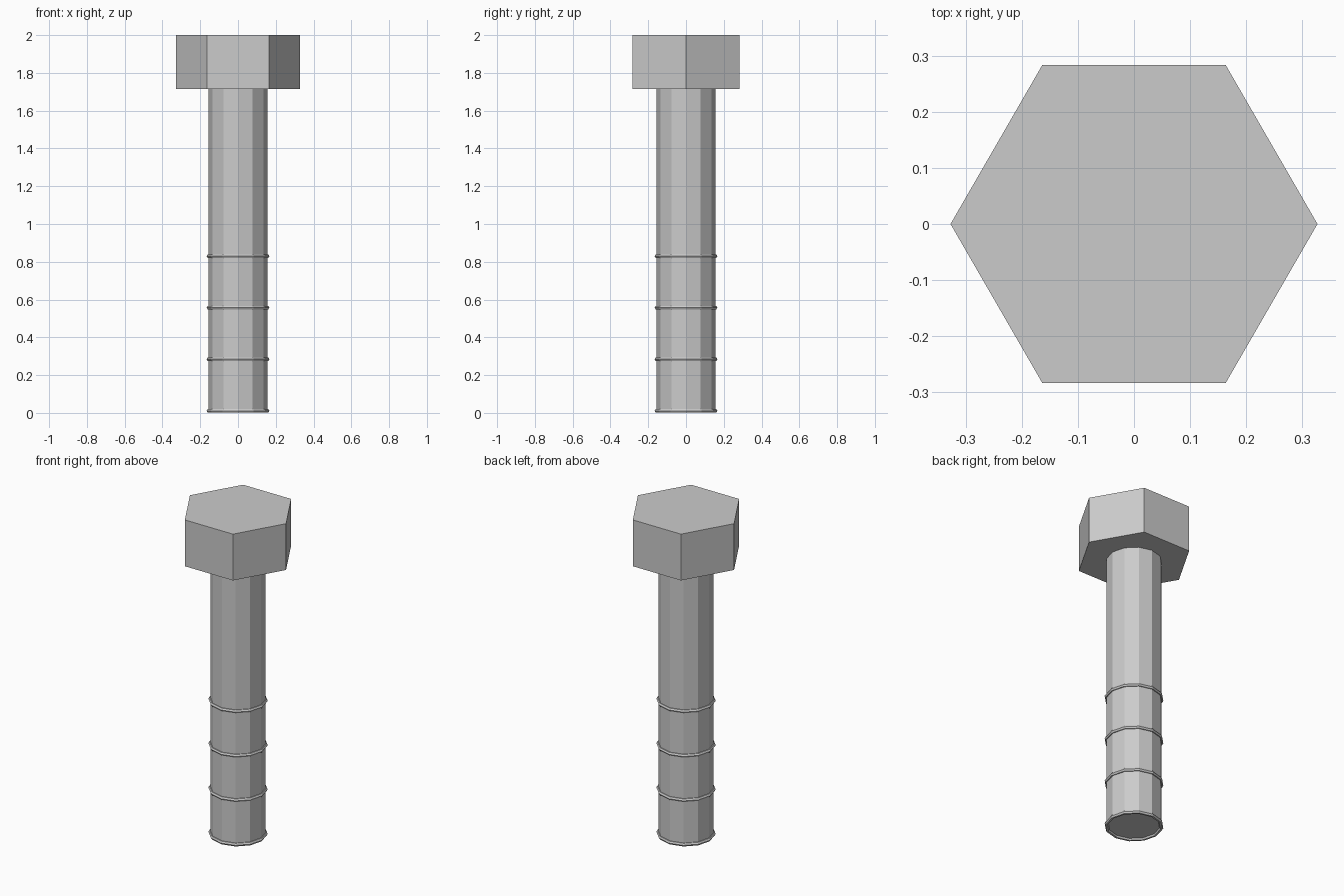
import bpy

if "Cube" in bpy.data.objects:
    bpy.data.objects.remove(bpy.data.objects["Cube"])

SHAFT_R = 0.155
RING_R = 0.011
HEAD_Z = 1.715


def prism(name, sides, radius, z0, z1):
    """Flat-sided upright prism with a corner on the +x axis."""
    bpy.ops.mesh.primitive_cylinder_add(
        vertices=sides, radius=radius, depth=z1 - z0, location=(0, 0, (z0 + z1) / 2))
    obj = bpy.context.object
    obj.name = name
    if sides == 6:
        obj.rotation_euler.z = 0.5235988
    return obj


# Hexagonal head and twelve-sided shaft
prism("bolt_head", 6, 0.327, HEAD_Z, 2.0)
prism("bolt_shaft", 12, SHAFT_R, RING_R, HEAD_Z)

# Thread rings, evenly spaced up the lower shaft
for i in range(4):
    bpy.ops.mesh.primitive_torus_add(
        major_segments=12, minor_segments=6,
        major_radius=SHAFT_R, minor_radius=RING_R,
        location=(0, 0, RING_R + i * 0.273))
    bpy.context.object.name = f"thread_ring_{i + 1}"
